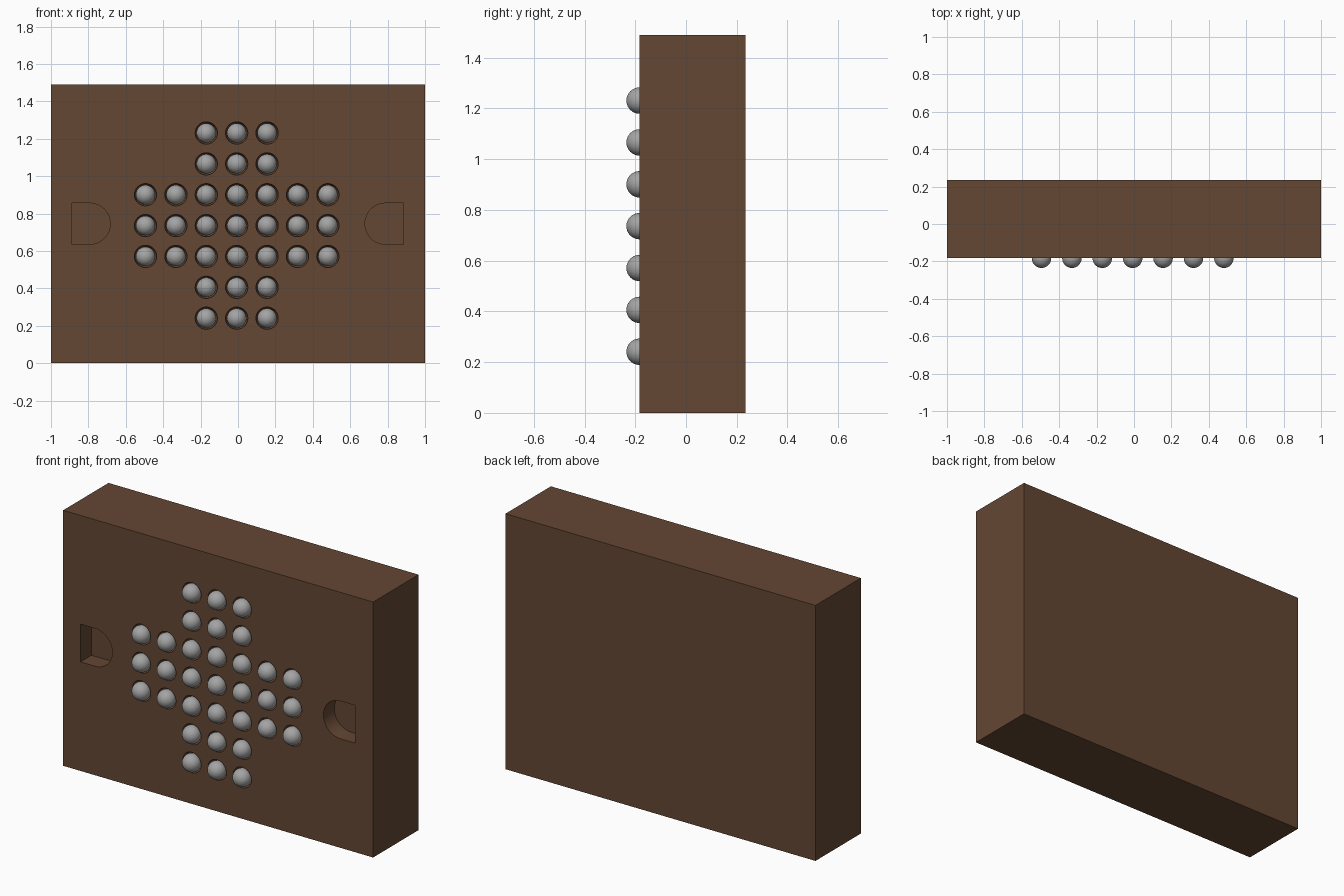
import bpy, bmesh, math
from mathutils import Matrix, Vector

if "Cube" in bpy.data.objects:
    bpy.data.objects.remove(bpy.data.objects["Cube"])


def material(name, color):
    m = bpy.data.materials.new(name)
    m.diffuse_color = (*color, 1)
    m.use_nodes = True
    m.node_tree.nodes["Principled BSDF"].inputs["Base Color"].default_value = m.diffuse_color
    return m


WOOD = material("dark brown wood", (0.127, 0.063, 0.033))
METAL = material("grey metal", (0.37, 0.37, 0.37))
FRONT, BACK = -0.183, 0.235
HEIGHT = 1.49
Z0, Z1 = 0.117, 1.375
X0, X1 = -0.888, 0.884


def finish(name, bm, mat, smooth=False):
    bmesh.ops.recalc_face_normals(bm, faces=bm.faces)
    me = bpy.data.meshes.new(name)
    bm.to_mesh(me)
    bm.free()
    me.materials.append(mat)
    for p in me.polygons:
        p.use_smooth = smooth
    ob = bpy.data.objects.new(name, me)
    bpy.context.collection.objects.link(ob)
    return ob


def box(name, x0, x1, z0, z1):
    bm = bmesh.new()
    size = Matrix.Diagonal((x1 - x0, BACK - FRONT, z1 - z0, 1))
    centre = Vector(((x0 + x1) / 2, (FRONT + BACK) / 2, (z0 + z1) / 2))
    bmesh.ops.create_cube(bm, size=1, matrix=Matrix.Translation(centre) @ size)
    return finish(name, bm, WOOD)


def add_ball(bm, x, z, r, rings):
    m = Matrix.Translation((x, FRONT, z)) @ Matrix.Rotation(math.pi / 2, 4, 'X')
    bmesh.ops.create_uvsphere(bm, u_segments=32, v_segments=rings, radius=r, matrix=m)


def cut(target, cutter):
    cutter.hide_render = True
    cutter.hide_viewport = False
    cutter.display_type = 'WIRE'
    mod = target.modifiers.new("cut", 'BOOLEAN')
    mod.operation = 'DIFFERENCE'
    mod.solver = 'EXACT'
    mod.object = cutter
    bpy.context.view_layer.objects.active = target
    bpy.ops.object.modifier_apply(modifier=mod.name)
    bpy.data.objects.remove(cutter)


# Frame around the board
box("top_rail", -1, 1, Z1, HEIGHT)
box("bottom_rail", -1, 1, 0, Z0)
box("left_rail", -1, X0, Z0, Z1)
box("right_rail", X1, 1, Z0, Z1)

# Game board with cross-shaped grid of sockets
board = box("game_board", X0, X1, Z0, Z1)
spots = [(-0.007 + 0.1625 * i, 0.736 + 0.165 * j)
         for i in range(-3, 4) for j in range(-3, 4)
         if abs(i) < 2 or abs(j) < 2]
bm = bmesh.new()
for x, z in spots:
    add_ball(bm, x, z, 0.06, 15)
cut(board, finish("socket_cutter", bm, WOOD))

# Rounded finger notches at both ends of the board
for side, edge in ((-1, X0), (1, X1)):
    bm = bmesh.new()
    r, zc = 0.11, 0.746
    xc = edge - side * 0.095
    prof = [(edge + side * 0.05, zc - r)]
    for k in range(25):
        a = -math.pi / 2 + math.pi * k / 24
        prof.append((xc - side * r * math.cos(a), zc + r * math.sin(a)))
    prof.append((edge + side * 0.05, zc + r))
    face = bm.faces.new([bm.verts.new((x, FRONT - 0.1, z)) for x, z in prof])
    ext = bmesh.ops.extrude_face_region(bm, geom=[face])
    bmesh.ops.translate(bm, vec=(0, 0.2, 0),
                        verts=[v for v in ext["geom"] if isinstance(v, bmesh.types.BMVert)])
    cut(board, finish("notch_cutter", bm, WOOD))

# Marbles resting in the sockets
bm = bmesh.new()
for x, z in spots:
    add_ball(bm, x, z, 0.052, 16)
finish("marbles", bm, METAL, True)
